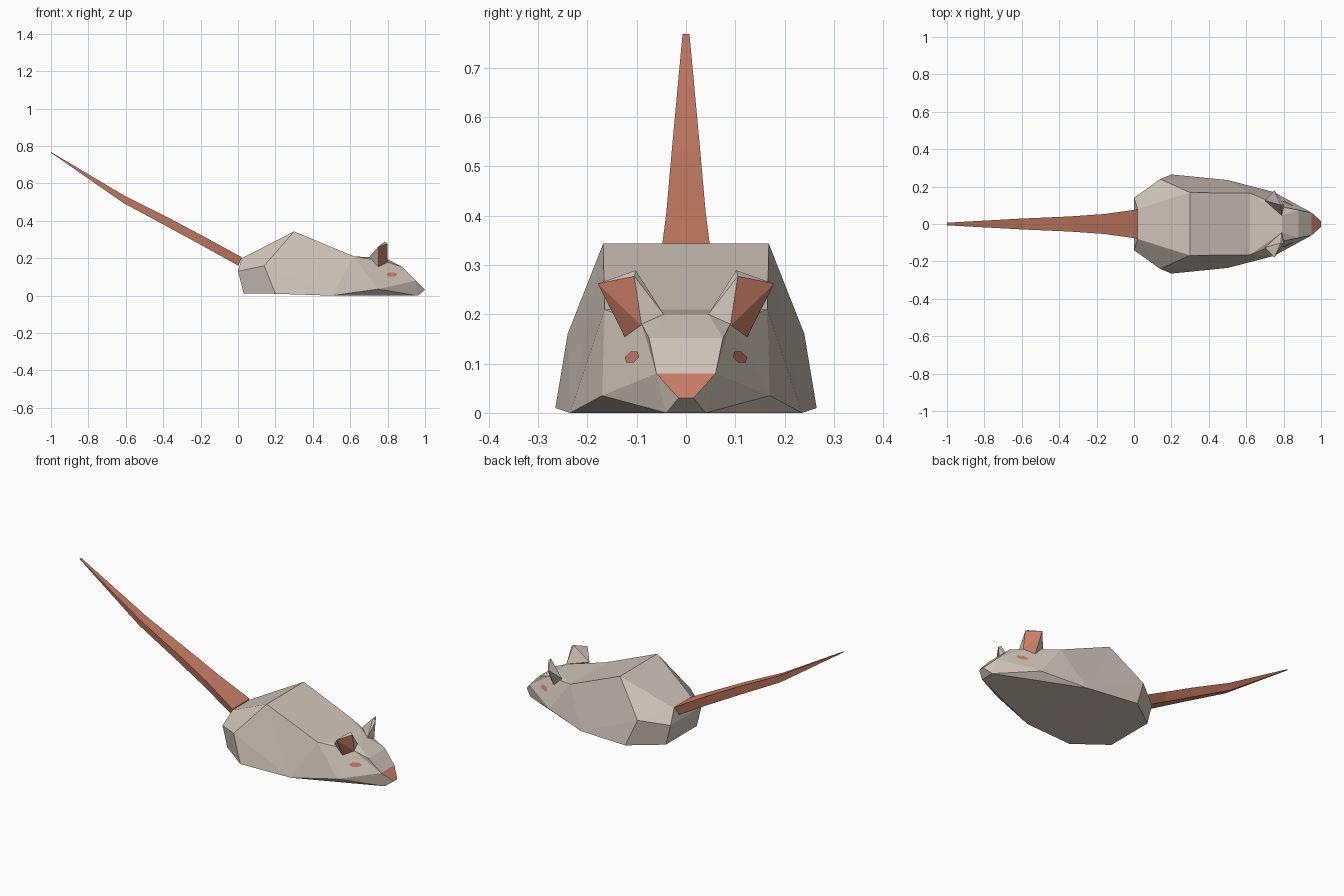
import bpy, bmesh, math
from mathutils import Vector

if "Cube" in bpy.data.objects:
    bpy.data.objects.remove(bpy.data.objects["Cube"])


def material(name, rgb):
    m = bpy.data.materials.new(name)
    m.diffuse_color = (*rgb, 1)
    m.use_nodes = True
    m.node_tree.nodes["Principled BSDF"].inputs["Base Color"].default_value = m.diffuse_color
    return m


FUR = material("grey_fur", (0.64, 0.565, 0.50))
SKIN = material("pink_skin", (0.61, 0.215, 0.135))


def finish(bm, name, mats, recalc=True):
    if recalc:
        bmesh.ops.recalc_face_normals(bm, faces=bm.faces)
    me = bpy.data.meshes.new(name)
    bm.to_mesh(me)
    bm.free()
    for m in mats:
        me.materials.append(m)
    ob = bpy.data.objects.new(name, me)
    bpy.context.collection.objects.link(ob)
    return ob


def mirror_y(ob):
    mod = ob.modifiers.new("mirror", 'MIRROR')
    mod.use_axis = (False, True, False)
    mod.use_mirror_merge = False


# Body: landmark points of one side (capitals are the mirrored side)
P = {
    'a': (0.02, .08, .20), 'b': (0.00, .14, .13), 'c': (0.03, .14, .012),   # rump
    'd': (0.14, .24, .16), 'e': (0.20, .265, .01),                          # hip
    'f': (0.30, .168, .343), 'g': (0.62, .165, .21), 'h': (0.50, .235, 0),  # back, belly
    'i': (0.75, .17, .035), 'j': (0.79, .045, .20), 'k': (0.80, .09, .18),  # cheek, brow
    'l': (0.88, .075, .152), 'm': (0.95, .06, .08),                         # muzzle
    'n': (1.00, .015, .03), 'o': (0.96, .04, 0),                            # nose tip, chin
}
side_faces = "abd adf bced deh dhf fhg ghi gik imk kml gjk jkl imo mon hio"
centre_faces = "aAFf fFGg gGJj jJLl lLMm mMNn nNOo aABb bBCc cCEe eEHh hHOo"

bm = bmesh.new()
V = {}
for key, (x, y, z) in P.items():
    V[key] = bm.verts.new((x, y, z))
    V[key.upper()] = bm.verts.new((x, -y, z))
for s in side_faces.split():
    bm.faces.new([V[c] for c in s])
    bm.faces.new([V[c] for c in reversed(s.upper())])
for s in centre_faces.split():
    f = bm.faces.new([V[c] for c in s])
    if s == "mMNn":          # nose patch
        f.material_index = 1
finish(bm, "body", [FUR, SKIN])

# Ears: wedges whose flat front face is skin coloured
bm = bmesh.new()
for co in [(.80, .105, .277), (.75, .179, .262), (.75, .122, .15), (.80, .09, .177),
           (.70, .125, .205), (.79, .045, .20), (.785, .102, .289)]:
    bm.verts.new(co)
bmesh.ops.convex_hull(bm, input=bm.verts)
bmesh.ops.recalc_face_normals(bm, faces=bm.faces)
front = Vector((.83, .55, -.08)).normalized()
for f in bm.faces:
    f.material_index = 1 if f.normal.dot(front) > 0.93 else 0
mirror_y(finish(bm, "ears", [FUR, SKIN]))

# Eyes: thin six-sided patches lying on the cheek plane
pi, pk, pm = (Vector(P[c]) for c in "ikm")
nrm = (pm - pi).cross(pk - pi).normalized()
if nrm.y < 0:
    nrm.negate()
bm = bmesh.new()
ring = []
for t in range(6):
    a = t * math.pi / 3
    x, z = .821 + .031 * math.cos(a), .112 + .013 * math.sin(a)
    y = pi.y - (nrm.x * (x - pi.x) + nrm.z * (z - pi.z)) / nrm.y
    ring.append(bm.verts.new(Vector((x, y, z)) + nrm * .003))
f = bm.faces.new(ring)
f.normal_update()
if f.normal.dot(nrm) < 0:
    f.normal_flip()
mirror_y(finish(bm, "eyes", [SKIN], recalc=False))

# Tail: four-sided taper; each section is x, top z, half width, thickness
bm = bmesh.new()
rings = []
for x, z, w, t in [(.02, .205, .078, .045), (-.16, .304, .053, .044),
                   (-.35, .405, .040, .042), (-.60, .53, .029, .034),
                   (-1.0, .768, .007, .004)]:
    back = t * .4 if x > -.9 else 0
    pts = [(x, w, z), (x, -w, z), (x - back, -w * .75, z - t), (x - back, w * .75, z - t)]
    rings.append([bm.verts.new(p) for p in pts])
for r, s in zip(rings, rings[1:]):
    for q in range(4):
        bm.faces.new([r[q], r[(q + 1) % 4], s[(q + 1) % 4], s[q]])
bm.faces.new(rings[0])
bm.faces.new(rings[-1])
finish(bm, "tail", [SKIN])
